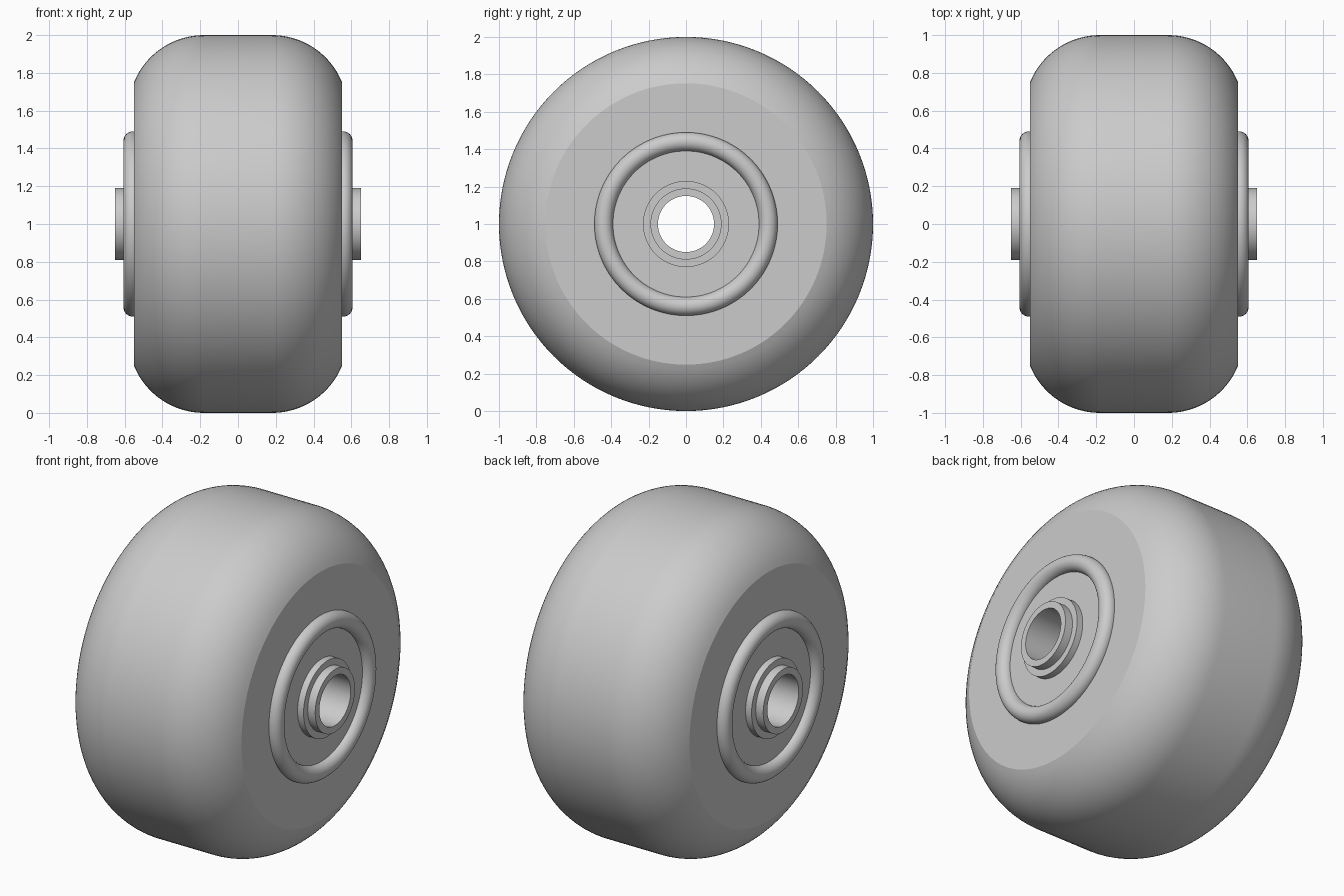
import bpy, bmesh, math

cube = bpy.data.objects.get("Cube")
if cube:
    bpy.data.objects.remove(cube, do_unlink=True)

grey = bpy.data.materials.new("plain_grey")
grey.use_nodes = True
colour = (0.6, 0.6, 0.6, 1)
grey.diffuse_color = colour
grey.node_tree.nodes["Principled BSDF"].inputs["Base Color"].default_value = colour

AXLE_Z = 1.0
STEPS = 128


def lathe(name, profile):
    """Spin a closed outline of (x, radius) points about the axle."""
    bm = bmesh.new()
    rings = []
    for i in range(STEPS):
        a = math.tau * i / STEPS
        rings.append([bm.verts.new((x, r * math.sin(a), r * math.cos(a)))
                      for x, r in profile])
    n = len(profile)
    for i in range(STEPS):
        a, b = rings[i], rings[(i + 1) % STEPS]
        for j in range(n):
            k = (j + 1) % n
            bm.faces.new((a[j], a[k], b[k], b[j]))
    bmesh.ops.recalc_face_normals(bm, faces=bm.faces)
    mesh = bpy.data.meshes.new(name)
    bm.to_mesh(mesh)
    bm.free()
    mesh.materials.append(grey)
    obj = bpy.data.objects.new(name, mesh)
    obj.location.z = AXLE_Z
    bpy.context.collection.objects.link(obj)
    bpy.ops.object.select_all(action="DESELECT")
    obj.select_set(True)
    bpy.context.view_layer.objects.active = obj
    bpy.ops.object.shade_smooth_by_angle(angle=math.radians(16))
    return obj


def tube(name, inner, outer, half):
    return lathe(name, [(-half, inner), (-half, outer), (half, outer), (half, inner)])


# Tyre: flat tread, rounded shoulders, flat side walls
half_width, tread, shoulder = 0.55, 0.18, 0.4
sweep = math.asin((half_width - tread) / shoulder)
right_side = []
for i in range(17):
    a = sweep * i / 16
    right_side.append((tread + shoulder * math.sin(a),
                       1 - shoulder + shoulder * math.cos(a)))
left_side = [(-x, r) for x, r in reversed(right_side)]
lathe("tyre", [(-half_width, 0.17)] + left_side + right_side + [(half_width, 0.17)])

# Hub plate, collar and axle sleeve
tube("hub_plate", 0.17, 0.44, 0.56)
tube("bearing_collar", 0.17, 0.23, 0.6)
tube("axle_sleeve", 0.15, 0.19, 0.65)

# Raised round rim on each side
for side, sign in (("left", 1), ("right", -1)):
    circle = [math.tau * i / 36 for i in range(36)]
    lathe(side + "_rim", [(sign * (0.557 + 0.05 * math.cos(a)),
                           0.44 + 0.05 * math.sin(a)) for a in circle])
